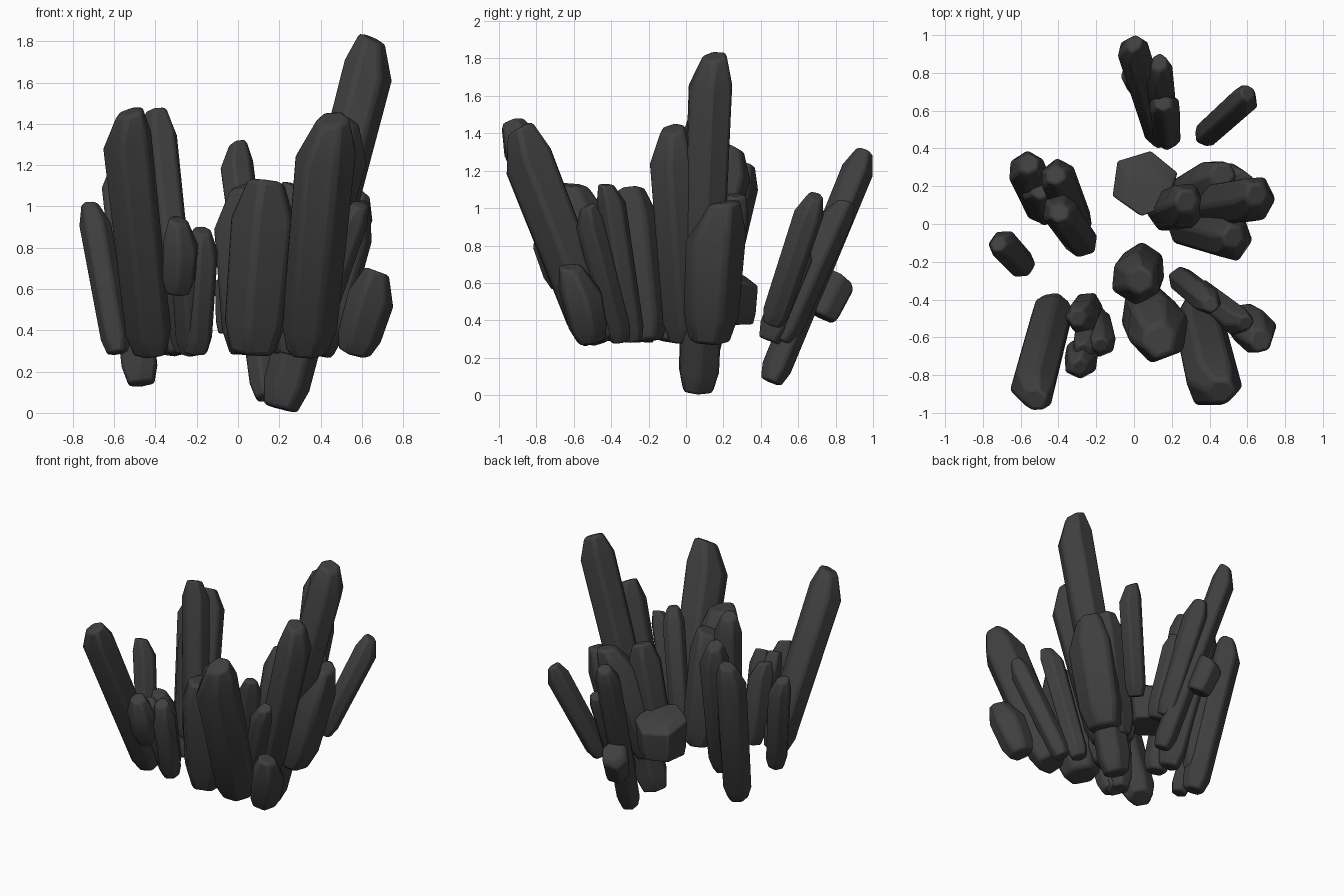
import bpy, math, random
from mathutils import Vector, Matrix

if "Cube" in bpy.data.objects:
    bpy.data.objects.remove(bpy.data.objects["Cube"])

random.seed(4)
stone = bpy.data.materials.new("dark_stone")
stone.diffuse_color = (0.05, 0.05, 0.05, 1)
stone.use_nodes = True
stone.node_tree.nodes["Principled BSDF"].inputs["Base Color"].default_value = stone.diffuse_color
SIDES = 6


def crystal(name, base, tip, r, top=0.55, foot=0.68, shoulder=1.2):
    """Faceted shard: narrow foot, prismatic body, sloped blunt tip."""
    base, tip = Vector(base), Vector(tip)
    axis = tip - base
    length = axis.length
    spin, lean = random.uniform(0, math.tau), random.uniform(0, math.tau)
    s = min(0.35, shoulder * r / length)
    stretch = [random.uniform(0.92, 1.08) for _ in range(SIDES)]
    # rings: height, radius, sideways shift, slope
    rings = [(0, foot, 0, 0), (min(0.2, 0.9 * r / length), 0.93, 0, 0),
             (1 - s, 1, 0, 0.25), (1, top, 0.22, 0.12)]
    verts, faces = [], []
    for t, k, off, slope in rings:
        for i in range(SIDES):
            a = spin + math.tau * i / SIDES
            verts.append((r * (k * stretch[i] * math.cos(a) + off * math.cos(lean)),
                          r * (k * stretch[i] * math.sin(a) + off * math.sin(lean)),
                          t * length + slope * r * math.cos(a - lean)))
    for j in range(0, len(verts) - SIDES, SIDES):
        for i in range(SIDES):
            n = (i + 1) % SIDES
            faces.append((j + i, j + n, j + n + SIDES, j + i + SIDES))
    faces += [tuple(reversed(range(SIDES))), tuple(range(len(verts) - SIDES, len(verts)))]
    me = bpy.data.meshes.new(name)
    me.from_pydata(verts, [], faces)
    me.transform(Matrix.Translation(base) @ axis.to_track_quat('Z', 'Y').to_matrix().to_4x4())
    me.materials.append(stone)
    ob = bpy.data.objects.new(name, me)
    bpy.context.collection.objects.link(ob)
    # worn edges
    bev = ob.modifiers.new("worn_edges", 'BEVEL')
    bev.width, bev.segments = r * 0.14, 2
    bpy.ops.object.select_all(action='DESELECT')
    ob.select_set(True)
    bpy.context.view_layer.objects.active = ob
    bpy.ops.object.shade_smooth_by_angle(angle=math.radians(35))


def cluster(name, root, r, *tips, depth=0.29):
    """Shards fanning out of one root; the leading one can sit deeper."""
    root = Vector(root)
    for n, tip in enumerate(tips):
        base = root.lerp(Vector(tip[:2]), 0.35 if n else 0.2)
        crystal(f"{name}_{n + 1}", (*base, 0.29 if n else depth), tip, r)


# tall group right of centre
cluster("tall_crystal", (0.09, 0.04), 0.13, (0.67, 0.13, 1.81), (0.55, -0.08, 1.42),
        (0.45, 0.24, 1.08), (0.3, 0.1, 1.1), depth=0.02)
cluster("broad_crystal", (0.3, 0.11), 0.17, (0.53, 0.17, 1.04))
# rear group and the lone shard beside it
cluster("rear_crystal", (0.18, 0.33), 0.09, (-0.02, 0.96, 1.3), (0.12, 0.84, 1.04),
        (0.16, 0.66, 0.85), depth=0.07)
cluster("lone_crystal", (0.31, 0.41), 0.085, (0.62, 0.69, 1.06), depth=0.38)
# left groups
cluster("left_crystal", (-0.44, 0), 0.1, (-0.58, 0.31, 1.23), (-0.5, 0.2, 1.05), depth=0.14)
cluster("left_inner_crystal", (-0.24, -0.15), 0.105, (-0.4, 0.08, 1.46), (-0.41, 0.28, 1.32))
cluster("left_outer_crystal", (-0.55, -0.26), 0.085, (-0.71, -0.09, 1.01))
# front left groups
cluster("front_left_crystal", (-0.39, -0.31), 0.125, (-0.55, -0.92, 1.46))
cluster("small_front_crystal", (-0.22, -0.4), 0.09, (-0.25, -0.68, 0.88),
        (-0.17, -0.66, 0.88), (-0.28, -0.5, 0.88))
# front centre and front right
cluster("inner_front_crystal", (0.06, -0.19), 0.14, (0, -0.3, 1.1))
cluster("wide_front_crystal", (0.05, -0.43), 0.175, (0.14, -0.58, 1.13))
cluster("leaning_front_crystal", (0.3, -0.36), 0.15, (0.43, -0.91, 1.42))
cluster("thin_right_crystal", (0.2, -0.25), 0.08, (0.4, -0.41, 1.13), (0.58, -0.54, 1.01))
cluster("short_right_crystal", (0.53, -0.48), 0.12, (0.68, -0.59, 0.69))
# squat blocks
crystal("squat_crystal", (0.05, 0.21, 0.38), (0.06, 0.21, 0.66), 0.18, 0.8, 0.85, 0.2)
crystal("rear_stub", (0.05, 0.72, 0.42), (0.01, 0.82, 0.63), 0.1, 0.8, 0.85, 0.3)
crystal("front_stub", (-0.29, -0.66, 0.58), (-0.27, -0.77, 0.93), 0.095)
